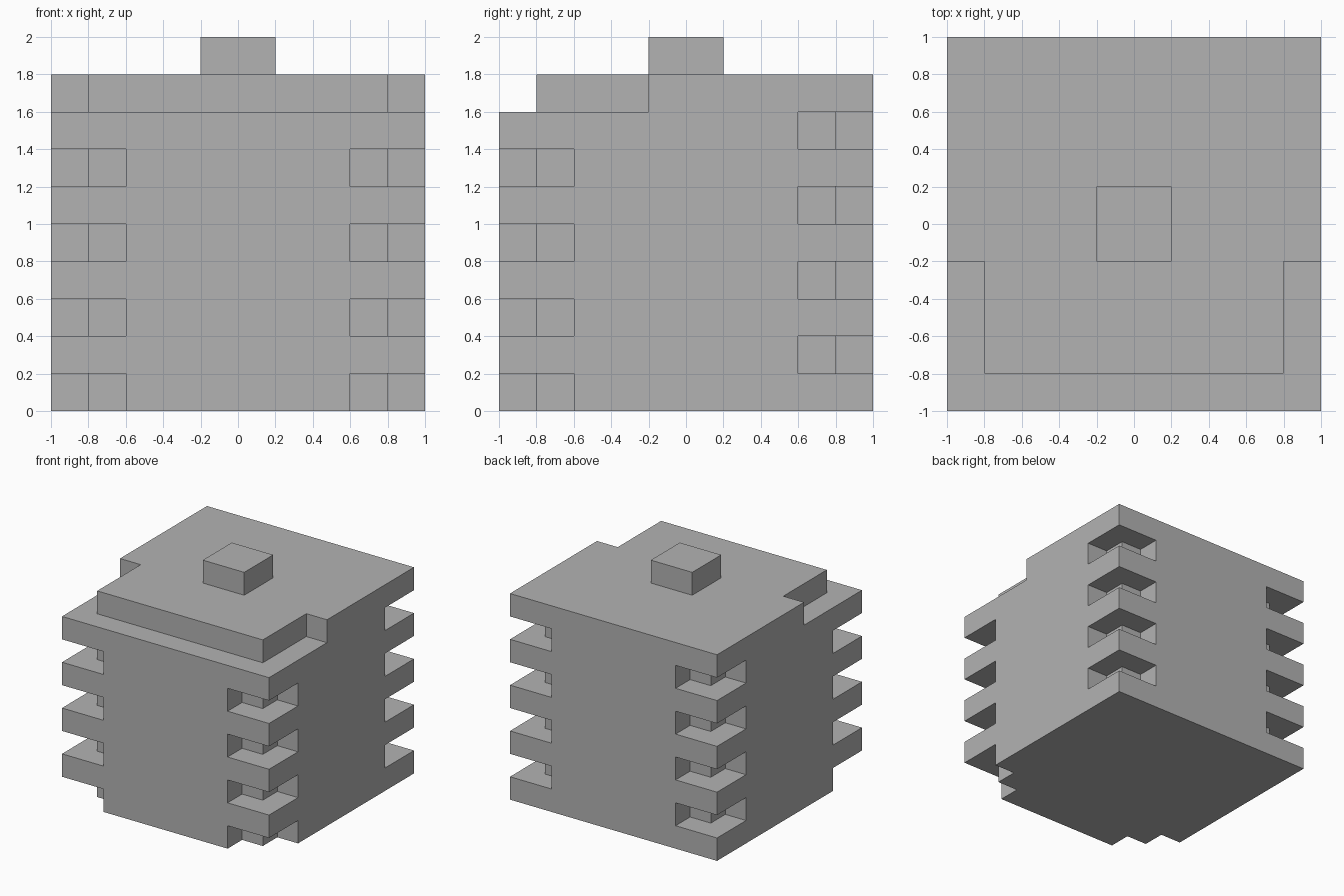
import bpy
import bmesh

default = bpy.data.objects.get("Cube")
if default:
    bpy.data.objects.remove(default, do_unlink=True)

U = 0.2      # block unit
OVER = 0.1   # cutters reach past the outer faces

grey = bpy.data.materials.new("plain grey")
grey.use_nodes = True
colour = (0.45, 0.45, 0.45, 1)
grey.diffuse_color = colour
grey.node_tree.nodes["Principled BSDF"].inputs["Base Color"].default_value = colour


def add_prism(bm, outline, z0, z1):
    """Extrude a plan outline from z0 up to z1."""
    base = bm.faces.new([bm.verts.new((x, y, z0)) for x, y in outline])
    top = bmesh.ops.extrude_face_region(bm, geom=[base])["geom"]
    verts = [v for v in top if isinstance(v, bmesh.types.BMVert)]
    bmesh.ops.translate(bm, verts=verts, vec=(0, 0, z1 - z0))


def rectangle(w, d):
    return [(-w, -d), (w, -d), (w, d), (-w, d)]


def make_object(name, bm):
    bmesh.ops.recalc_face_normals(bm, faces=bm.faces)
    mesh = bpy.data.meshes.new(name)
    bm.to_mesh(mesh)
    bm.free()
    mesh.materials.append(grey)
    obj = bpy.data.objects.new(name, mesh)
    bpy.context.collection.objects.link(obj)
    return obj


# Solid block body
bm = bmesh.new()
add_prism(bm, rectangle(1, 1), 0, 9 * U)
body = make_object("body", bm)

# Stepped corner notches, alternating in height between front and back
bm = bmesh.new()
E = 1 + OVER
notch = [(3 * U, E), (3 * U, 4 * U), (4 * U, 4 * U), (4 * U, 3 * U), (E, 3 * U), (E, E)]
for side in (-1, 1):
    for end in (-1, 1):
        for i in range(4):
            z = (2 * i + (end > 0)) * U
            low = z if z > 0 else -OVER
            add_prism(bm, [(x * side, y * end) for x, y in notch], low, z + U)

# Ledge around the front of the top layer
ledge = [(-E, -E), (E, -E), (E, -U), (4 * U, -U), (4 * U, -4 * U),
         (-4 * U, -4 * U), (-4 * U, -U), (-E, -U)]
add_prism(bm, ledge, 8 * U, 9 * U + OVER)
cutter = make_object("notch_cutter", bm)
cutter.hide_render = True

cut = body.modifiers.new("notches", 'BOOLEAN')
cut.operation = 'DIFFERENCE'
cut.solver = 'EXACT'
cut.object = cutter
bpy.context.view_layer.objects.active = body
bpy.ops.object.modifier_apply(modifier=cut.name)
bpy.data.objects.remove(cutter, do_unlink=True)

# Square knob on top
bm = bmesh.new()
add_prism(bm, rectangle(U, U), 9 * U, 10 * U)
make_object("top_knob", bm)
